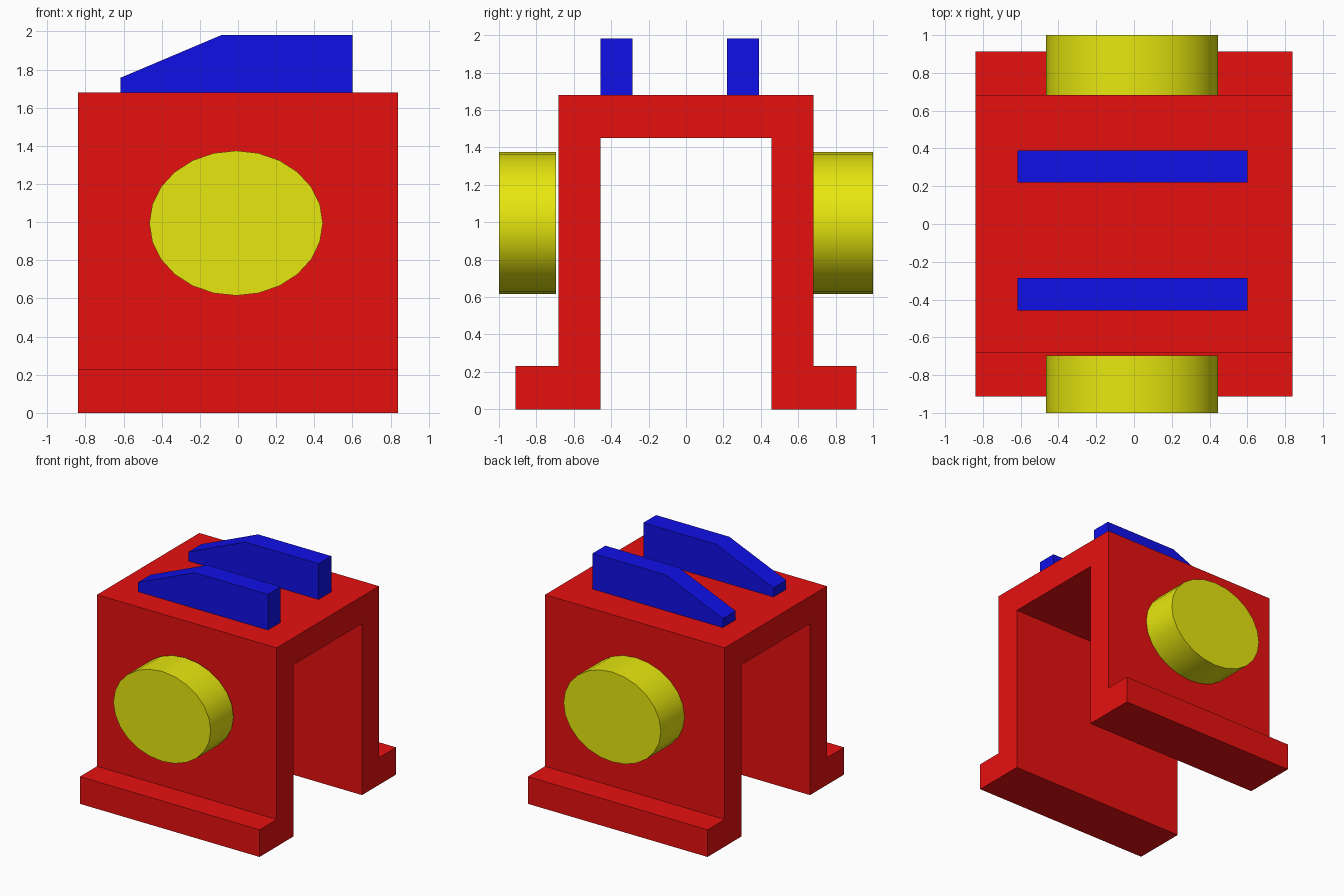
import bpy
import bmesh
import math
from mathutils import Vector

cube = bpy.data.objects.get("Cube")
if cube:
    bpy.data.objects.remove(cube, do_unlink=True)


def make_material(name, rgb):
    mat = bpy.data.materials.new(name)
    mat.use_nodes = True
    color = (*rgb, 1.0)
    mat.diffuse_color = color
    mat.node_tree.nodes["Principled BSDF"].inputs["Base Color"].default_value = color
    return mat


red = make_material("red", (0.8, 0.005, 0.005))
blue = make_material("blue", (0.005, 0.005, 0.8))
yellow = make_material("yellow", (0.8, 0.8, 0.005))


def extrude_profile(name, points, offset, material):
    """Extrude a closed outline of 3D points along offset."""
    bm = bmesh.new()
    face = bm.faces.new([bm.verts.new(p) for p in points])
    result = bmesh.ops.extrude_face_region(bm, geom=[face], use_keep_orig=True)
    moved = [v for v in result["geom"] if isinstance(v, bmesh.types.BMVert)]
    bmesh.ops.translate(bm, verts=moved, vec=Vector(offset))
    bmesh.ops.recalc_face_normals(bm, faces=bm.faces)
    mesh = bpy.data.meshes.new(name)
    bm.to_mesh(mesh)
    bm.free()
    mesh.materials.append(material)
    obj = bpy.data.objects.new(name, mesh)
    bpy.context.collection.objects.link(obj)
    return obj


# Arched body with outward feet, as a (y, z) outline run along x
half = [(0.457, 1.45), (0.457, 0), (0.912, 0), (0.912, 0.23), (0.683, 0.23), (0.683, 1.68)]
outline = half + [(-y, z) for y, z in reversed(half)]
extrude_profile("arch_body", [(-0.84, y, z) for y, z in outline], (1.68, 0, 0), red)

# Two sloped fins on the roof
fin = [(-0.617, 1.68), (0.6, 1.68), (0.6, 1.982), (-0.085, 1.982), (-0.617, 1.757)]
for name, y in (("front_fin", -0.457), ("back_fin", 0.22)):
    extrude_profile(name, [(x, y, z) for x, z in fin], (0, 0.17, 0), blue)

# Oval drums on the front and back walls
SIDES = 24
oval = [(-0.01 + 0.455 * math.cos(i * math.tau / SIDES),
         0.995 + 0.38 * math.sin(i * math.tau / SIDES)) for i in range(SIDES)]
for name, y, depth in (("front_drum", -1.0, 0.305), ("back_drum", 0.68, 0.32)):
    drum = extrude_profile(name, [(x, y, z) for x, z in oval], (0, depth, 0), yellow)
    bpy.ops.object.select_all(action="DESELECT")
    drum.select_set(True)
    bpy.context.view_layer.objects.active = drum
    bpy.ops.object.shade_smooth_by_angle(angle=math.radians(30))
